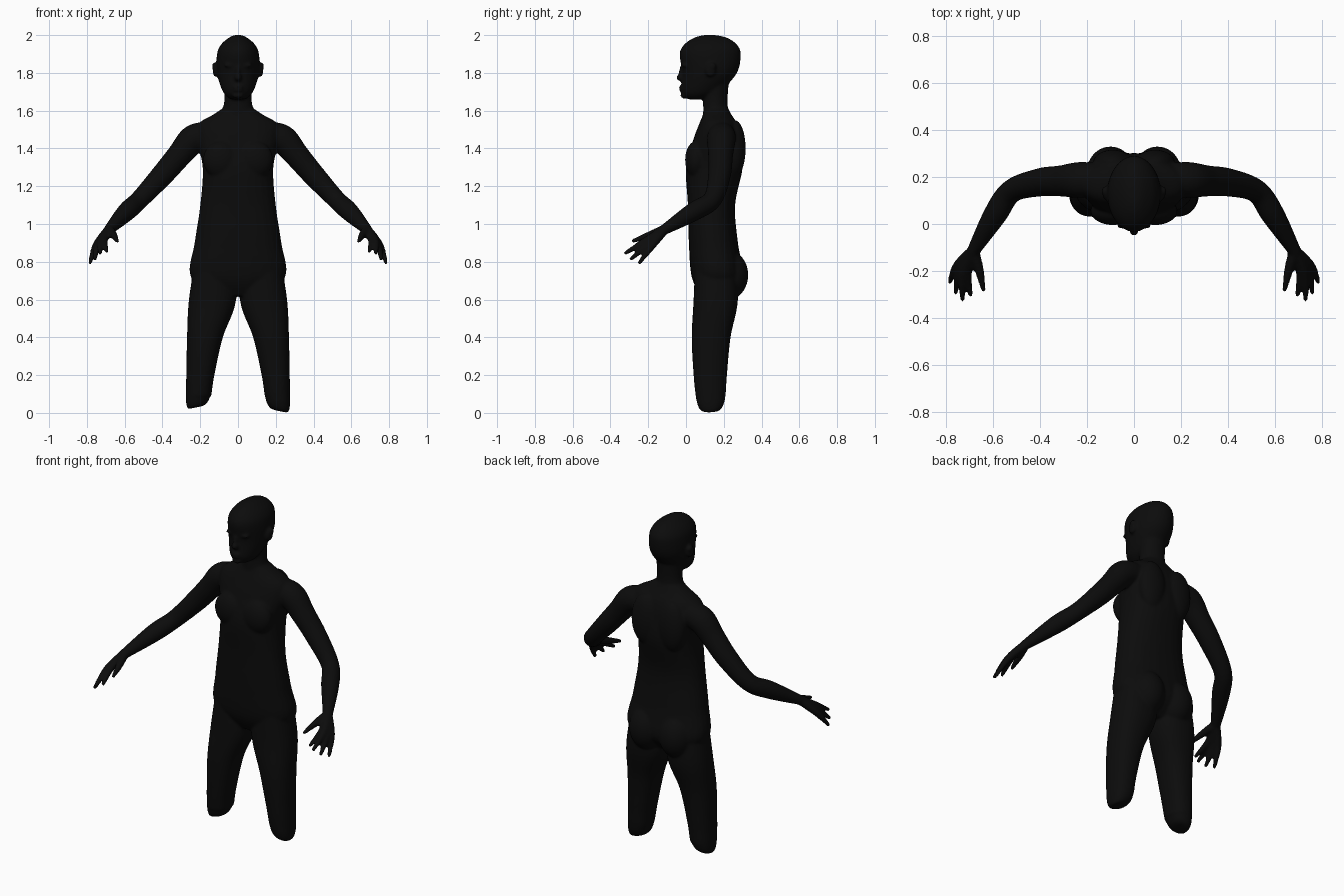
import bpy
import bmesh
from math import cos, sin, pi, copysign
from mathutils import Vector, Matrix

if "Cube" in bpy.data.objects:
    bpy.data.objects.remove(bpy.data.objects["Cube"])

SIDES = 28
STEPS = 6
ANGLES = [2 * pi * i / SIDES for i in range(SIDES)]
bm = bmesh.new()


def spline(keys):
    """Smoothly interpolate rows of numbers with cubic segments."""
    rows = [Vector(key) for key in keys]
    smooth = []
    for i, (start, end) in enumerate(zip(rows, rows[1:])):
        before = rows[max(i - 1, 0)]
        after = rows[min(i + 2, len(rows) - 1)]
        leave, arrive = (end - before) / 2, (after - start) / 2
        for step in range(STEPS):
            t = step / STEPS
            ease = t * t * (3 - 2 * t)
            smooth.append(start.lerp(end, ease)
                          + leave * t * (1 - t) * (1 - t)
                          - arrive * t * t * (1 - t))
    return smooth + [rows[-1]]


def skin(rings):
    """Join a stack of rings into a closed form."""
    loops = [[bm.verts.new(point) for point in ring] for ring in rings]
    for low, high in zip(loops, loops[1:]):
        for i in range(SIDES):
            bm.faces.new((low[i - 1], low[i], high[i], high[i - 1]))
    bm.faces.new(loops[0][::-1])
    bm.faces.new(loops[-1])


def rounded(value, power):
    return copysign(abs(value) ** power, value)


def stack(keys, power=1, side=1, slope=None):
    """Upright form from rows of height, inner x, outer x, front y, back y."""
    rings = []
    for z, inner, outer, front, back in spline(keys):
        ring = []
        for angle in ANGLES:
            x = (inner + outer) / 2 + (outer - inner) / 2 * rounded(cos(angle), power)
            y = (front + back) / 2 + (back - front) / 2 * rounded(sin(angle), power)
            ring.append((side * x, y, z + (slope(side, x, z) if slope else 0)))
        rings.append(ring)
    skin(rings)


def centred(rows):
    return [(z, -width, width, front, back) for z, width, front, back in rows]


def ball(centre, size):
    matrix = Matrix.Translation(centre) @ Matrix.Diagonal((*size, 1))
    bmesh.ops.create_uvsphere(bm, u_segments=24, v_segments=16, radius=1, matrix=matrix)


def ball_pair(centre, size):
    x, y, z = centre
    for side in (-1, 1):
        ball((side * x, y, z), size)


def limb(keys, side):
    """Round limb through rows of x, y, z, radius."""
    rows = spline(keys)
    points = [Vector((side * row.x, row.y, row.z)) for row in rows]
    rings = []
    for i, point in enumerate(points):
        along = points[min(i + 1, len(points) - 1)] - points[max(i - 1, 0)]
        across = along.cross(Vector((0, 0, 1))).normalized()
        upward = along.cross(across).normalized()
        rings.append([point + (across * cos(angle) + upward * sin(angle)) * rows[i].w
                      for angle in ANGLES])
    skin(rings)
    for end in (0, -1):
        ball(points[end], [rows[end].w] * 3)


# Torso
stack(centred([
    (.62, .1, .08, .22), (.72, .25, .03, .3), (.9, .23, .015, .275),
    (1.1, .2, .01, .26), (1.3, .187, 0, .3), (1.45, .22, .04, .29),
    (1.53, .21, .07, .27), (1.58, .13, .09, .24), (1.62, .07, .1, .22)]), power=.88)

# Chest, shoulder blades and buttocks
ball_pair(centre=(.09, .055, 1.34), size=(.095, .06, .1))
ball_pair(centre=(.09, .26, 1.4), size=(.085, .056, .15))
ball_pair(centre=(.1, .225, .73), size=(.1, .105, .13))

# Neck
stack(centred([(1.54, .1, .09, .23), (1.65, .073, .09, .22), (1.78, .08, .08, .23)]))

# Head
stack(centred([
    (1.66, .04, .01, .1), (1.7, .08, -.024, .18), (1.8, .112, -.02, .27),
    (1.9, .111, -.034, .29), (1.95, .09, -.01, .27), (1.985, .05, .04, .22),
    (2, .02, .09, .16)]))

# Nose, lips and chin
ball(centre=(0, -.026, 1.775), size=(.02, .026, .02))
ball(centre=(0, -.02, 1.805), size=(.012, .018, .04))
for lip in (1.725, 1.708):
    ball(centre=(0, -.018, lip), size=(.03, .02, .01))
ball(centre=(0, -.01, 1.68), size=(.03, .02, .016))

# Brows, eyes and ears
ball_pair(centre=(.04, -.006, 1.84), size=(.036, .017, .011))
ball_pair(centre=(.04, .004, 1.815), size=(.018, .014, .012))
ball_pair(centre=(.12, .13, 1.815), size=(.014, .028, .038))
ball_pair(centre=(.126, .14, 1.835), size=(.012, .02, .02))


def stump_slope(side, x, z):
    """Tilt the cut end of a leg; the right one ends a little higher."""
    lift = 0 if side > 0 else .02
    return lift + (.2 - x) * .2 if z < .08 else 0


# Legs, cut off above the knee
for side in (-1, 1):
    stack([(.85, .03, .22, .05, .26), (.6, .01, .26, .04, .275), (.4, .08, .27, .03, .236),
           (.2, .125, .274, .04, .217), (.1, .14, .276, .05, .21), (.05, .15, .275, .06, .2),
           (.02, .17, .268, .075, .18), (.013, .2, .26, .095, .14)],
          power=.88, side=side, slope=stump_slope)

# Arms
WRIST = Vector((.683, -.115, .97))
for side in (-1, 1):
    limb([(.15, .19, 1.47, .07), (.235, .187, 1.45, .076), (.31, .183, 1.365, .066),
          (.4, .177, 1.26, .06), (.52, .14, 1.13, .05), (.59, .04, 1.065, .05),
          (*WRIST, .028)], side)

# Fingers fan out from the wrist, bowing outward at the knuckle
FINGERTIPS = {
    "thumb": (.64, -.28, .91), "index": (.694, -.3, .856), "middle": (.73, -.32, .846),
    "ring": (.758, -.29, .815), "little": (.783, -.245, .797)}
for finger, tip in FINGERTIPS.items():
    knuckle = WRIST.lerp(Vector(tip), .48)
    knuckle.x += -.004 if finger == "thumb" else .02
    for side in (-1, 1):
        limb([(*WRIST, .026), (*knuckle, .02), (*tip, .011)], side)

# Fuse the parts into one smooth skin
bmesh.ops.recalc_face_normals(bm, faces=bm.faces)
mesh = bpy.data.meshes.new("body")
bm.to_mesh(mesh)
bm.free()
body = bpy.data.objects.new("body", mesh)
bpy.context.collection.objects.link(body)

black = bpy.data.materials.new("matte black")
black.use_nodes = True
black.diffuse_color = (.0035, .0035, .0035, 1)
shader = next(node for node in black.node_tree.nodes if node.type == "BSDF_PRINCIPLED")
shader.inputs["Base Color"].default_value = black.diffuse_color
shader.inputs["Roughness"].default_value = .9
mesh.materials.append(black)

fuse = body.modifiers.new("fuse", "REMESH")
fuse.mode = "VOXEL"
fuse.voxel_size = .0075
fuse.use_smooth_shade = True
soften = body.modifiers.new("soften", "SMOOTH")
soften.factor = .5
soften.iterations = 7
